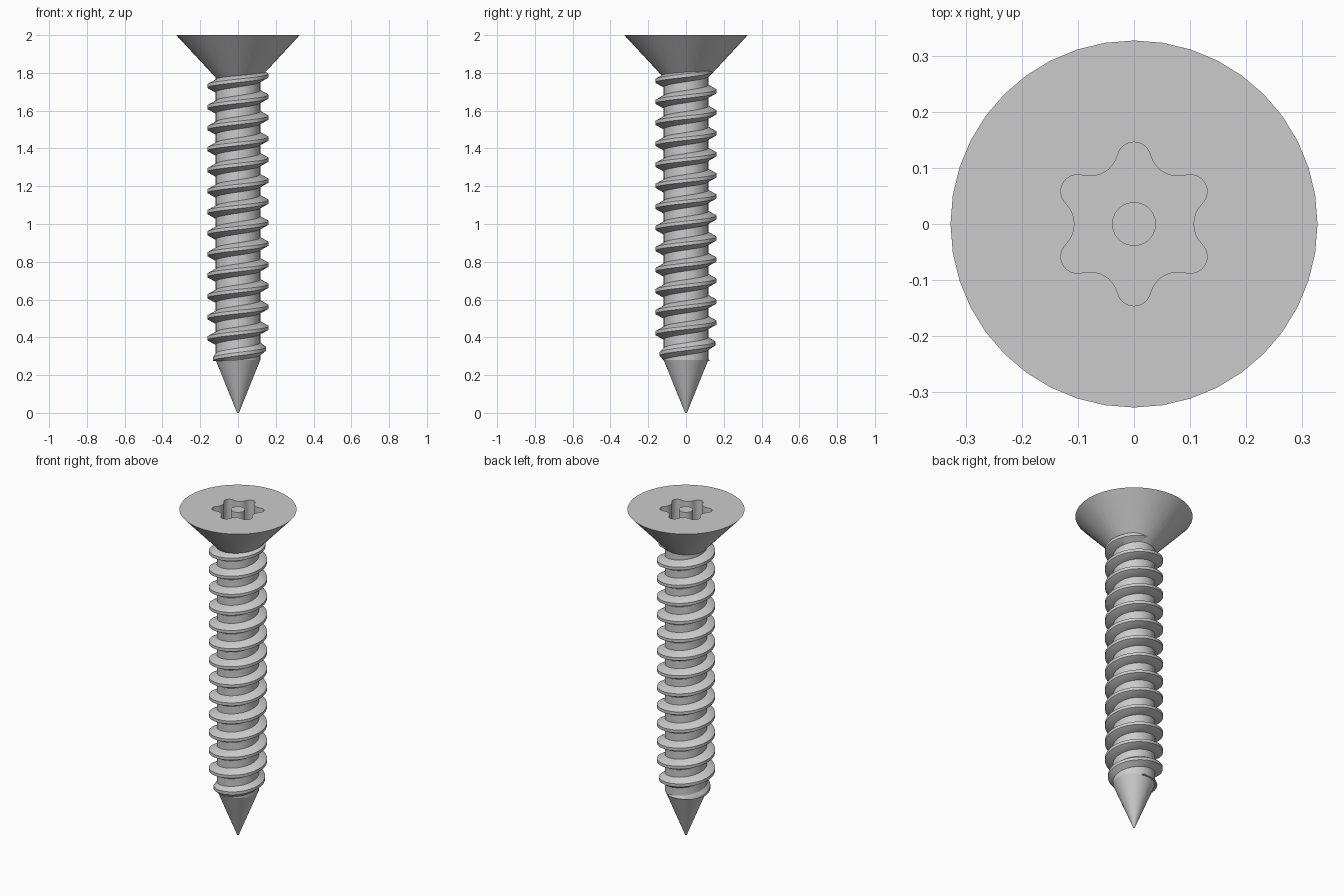
import bpy, bmesh, math
from math import sin, cos, pi, tau
from mathutils import Vector

cube = bpy.data.objects.get("Cube")
if cube:
    bpy.data.objects.remove(cube, do_unlink=True)

SEGS = 40
SHANK_R, CREST_R, HEAD_R = 0.118, 0.162, 0.327
TIP_TOP, HEAD_BOTTOM, TOP = 0.28, 1.775, 2.0
RECESS_DEPTH = 0.12

steel = bpy.data.materials.new("steel_grey")
steel.use_nodes = True
grey = (0.6, 0.6, 0.6, 1)
steel.diffuse_color = grey
steel.node_tree.nodes["Principled BSDF"].inputs["Base Color"].default_value = grey


def finish(name, bm):
    """Turn a bmesh into a shaded, coloured object."""
    bmesh.ops.recalc_face_normals(bm, faces=bm.faces)
    mesh = bpy.data.meshes.new(name)
    bm.to_mesh(mesh)
    bm.free()
    mesh.materials.append(steel)
    obj = bpy.data.objects.new(name, mesh)
    bpy.context.collection.objects.link(obj)
    bpy.ops.object.select_all(action='DESELECT')
    obj.select_set(True)
    bpy.context.view_layer.objects.active = obj
    bpy.ops.object.shade_smooth_by_angle(angle=math.radians(30))


def circle(r, n=SEGS):
    return [(r * cos(tau * i / n), r * sin(tau * i / n)) for i in range(n)]


def ring(bm, outline, z):
    return [bm.verts.new((x, y, z)) for x, y in outline]


def bridge(bm, a, b):
    n = len(a)
    for i in range(n):
        j = (i + 1) % n
        bm.faces.new((a[i], a[j], b[j], b[i]))


def frustum(name, r0, z0, r1, z1):
    bm = bmesh.new()
    low, high = ring(bm, circle(r0), z0), ring(bm, circle(r1), z1)
    bridge(bm, low, high)
    bm.faces.new(low)
    bm.faces.new(high)
    finish(name, bm)


def lobe_outline(outer=0.146, inner=0.106, r=0.03, steps=8):
    """Six rounded lobes joined by tangent concave arcs."""
    c = outer - r
    k = c * cos(pi / 6)
    big = (c * c + inner * inner - 2 * k * inner - r * r) / (2 * (r + k - inner))
    valley = Vector((sin(pi / 6), cos(pi / 6))) * (inner + big)
    along = valley - Vector((0, c))
    a = math.atan2(along.x, along.y)      # lobe arc half angle
    b = a - pi / 6                        # valley arc half angle
    points = []
    for lobe in range(6):
        turn = lobe * pi / 3
        local = []
        for i in range(steps + 1):
            t = -a + 2 * a * i / steps
            local.append((r * sin(t), c + r * cos(t)))
        for i in range(1, steps):
            t = pi + a - 2 * b * i / steps
            local.append((valley.x + big * sin(t), valley.y + big * cos(t)))
        for x, y in local:
            points.append((x * cos(turn) + y * sin(turn),
                           y * cos(turn) - x * sin(turn)))
    return points


# Pointed tip and plain shank
frustum("tip", 0.005, 0, SHANK_R, TIP_TOP)
frustum("shank", SHANK_R, TIP_TOP, SHANK_R, HEAD_BOTTOM + 0.02)

# Countersunk head with a six-lobe recess
bm = bmesh.new()
under = ring(bm, circle(SHANK_R), HEAD_BOTTOM)
rim = ring(bm, circle(HEAD_R), TOP)
bridge(bm, under, rim)
bm.faces.new(under)
star = lobe_outline()
mouth, floor = ring(bm, star, TOP), ring(bm, star, TOP - RECESS_DEPTH)
bridge(bm, mouth, floor)
bm.faces.new(floor)
edges = [bm.edges.get((loop[i - 1], loop[i]))
         for loop in (rim, mouth) for i in range(len(loop))]
bmesh.ops.triangle_fill(bm, use_beauty=True, use_dissolve=False, edges=edges,
                        normal=(0, 0, 1))
finish("head", bm)

# Security pin in the recess
frustum("recess_pin", 0.039, TOP - RECESS_DEPTH - 0.01, 0.039, TOP)

# Right-handed thread, fading in above the tip and out under the head
TURNS, FIRST_Z, LAST_Z = 13, 0.339, 1.786
PITCH = (LAST_Z - FIRST_Z) / TURNS
START, END = -0.8, TURNS + 0.5
bm = bmesh.new()
count = int((END - START) * SEGS)
previous = None
for i in range(count + 1):
    turn = START + (END - START) * i / count
    angle, z = tau * turn, FIRST_Z + PITCH * turn
    crest = min(CREST_R, 0.148 + 0.03 * turn, CREST_R - 0.08 * (turn - TURNS))
    section = [(0.1, -0.034), (SHANK_R - 0.002, -0.034), (crest, -0.009),
               (crest, 0.009), (SHANK_R - 0.002, 0.034), (0.1, 0.034)]
    current = [bm.verts.new((r * cos(angle), r * sin(angle),
                             max(z + dz, TIP_TOP - 0.005)))
               for r, dz in section]
    if previous:
        bridge(bm, previous, current)
    else:
        bm.faces.new(current)
    previous = current
bm.faces.new(previous)
finish("thread", bm)
